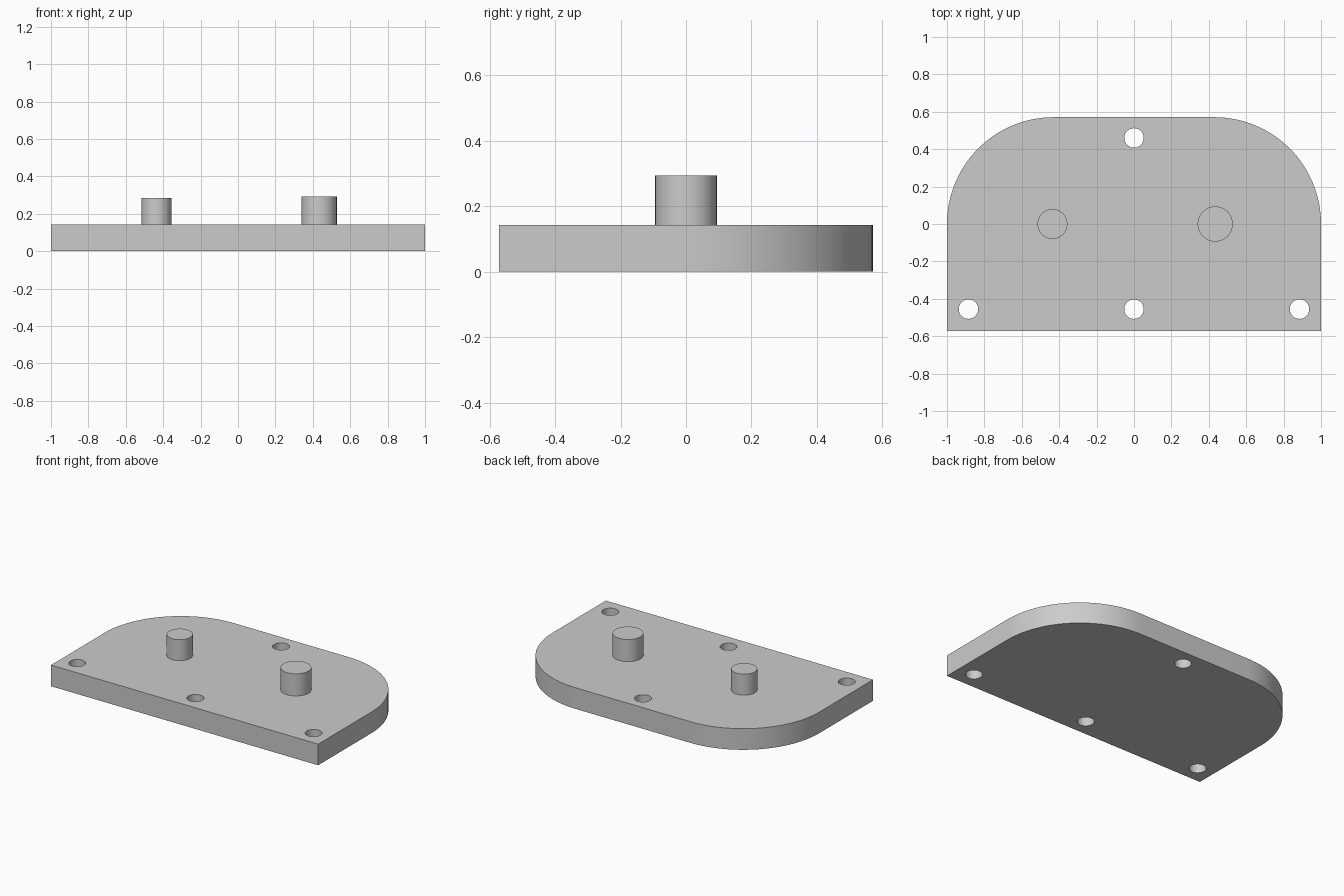
import bpy, bmesh, math

if "Cube" in bpy.data.objects:
    bpy.data.objects.remove(bpy.data.objects["Cube"])

T = 0.143            # plate thickness
R = 0.571            # rear corner radius, also half the depth
HOLE_R = 0.052

grey = bpy.data.materials.new("light_grey")
grey.diffuse_color = (0.6, 0.6, 0.6, 1)
grey.use_nodes = True
grey.node_tree.nodes["Principled BSDF"].inputs["Base Color"].default_value = grey.diffuse_color


def select_only(ob):
    bpy.ops.object.select_all(action='DESELECT')
    ob.select_set(True)
    bpy.context.view_layer.objects.active = ob


def smooth(ob):
    select_only(ob)
    bpy.ops.object.shade_smooth_by_angle(angle=math.radians(30))


def cylinder(name, x, y, r, z0, z1):
    bpy.ops.mesh.primitive_cylinder_add(vertices=64, radius=r, depth=z1 - z0,
                                        location=(x, y, (z0 + z1) / 2))
    ob = bpy.context.object
    ob.name = name
    ob.data.materials.append(grey)
    return ob


# Base plate: square front corners, large quarter-round rear corners
n = 32
outline = [(-1, -R), (1, -R)]
for cx, start in ((1 - R, 0), (R - 1, 90)):
    for i in range(n + 1):
        a = math.radians(start + 90 * i / n)
        outline.append((cx + R * math.cos(a), R * math.sin(a)))
bm = bmesh.new()
face = bm.faces.new([bm.verts.new((x, y, 0)) for x, y in outline])
ext = bmesh.ops.extrude_face_region(bm, geom=[face])
bmesh.ops.translate(bm, vec=(0, 0, T),
                    verts=[v for v in ext["geom"] if isinstance(v, bmesh.types.BMVert)])
bmesh.ops.recalc_face_normals(bm, faces=bm.faces)
mesh = bpy.data.meshes.new("base_plate")
bm.to_mesh(mesh)
bm.free()
plate = bpy.data.objects.new("base_plate", mesh)
bpy.context.collection.objects.link(plate)
mesh.materials.append(grey)

# Four through holes
for x, y in ((0, 0.46), (0, -0.455), (-0.885, -0.455), (0.885, -0.455)):
    cutter = cylinder("hole_cutter", x, y, HOLE_R, -0.1, T + 0.1)
    cutter.hide_render = True
    mod = plate.modifiers.new("hole", 'BOOLEAN')
    mod.operation = 'DIFFERENCE'
    mod.solver = 'EXACT'
    mod.object = cutter
    select_only(plate)
    bpy.ops.object.modifier_apply(modifier=mod.name)
    bpy.data.objects.remove(cutter)
smooth(plate)

# Two upright pins, the right one wider and slightly taller
smooth(cylinder("left_pin", -0.436, 0, 0.08, T, 0.285))
smooth(cylinder("right_pin", 0.434, 0, 0.094, T, 0.293))
